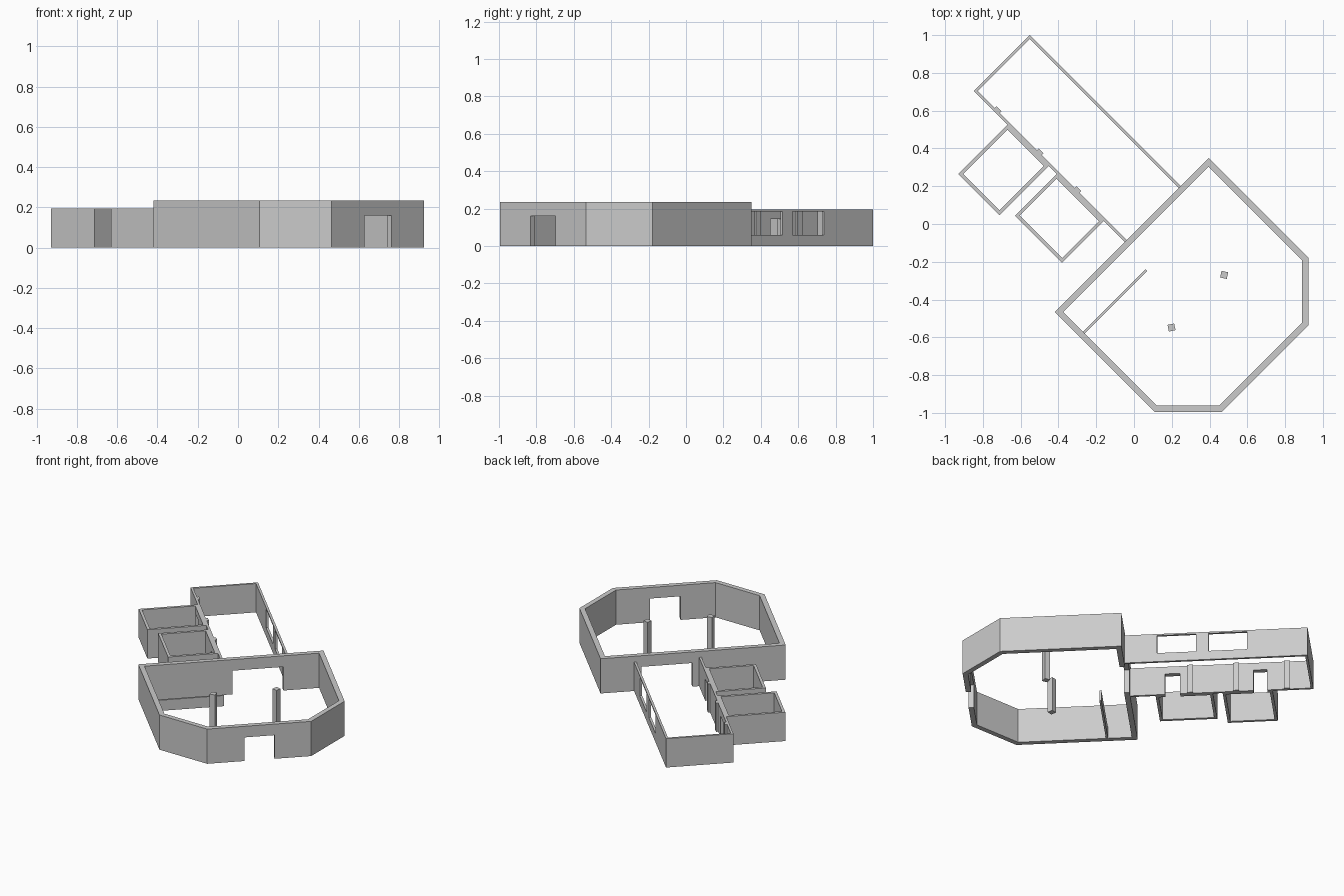
import bpy, bmesh, math
from mathutils import Vector

cube = bpy.data.objects.get("Cube")
if cube:
    bpy.data.objects.remove(cube, do_unlink=True)

TURN = math.radians(45)      # the whole plan is laid out square, then turned
HALL_H, ANNEX_H, DOOR_H = 0.235, 0.195, 0.16

grey = bpy.data.materials.new("wall_grey")
grey.use_nodes = True
colour = (0.6, 0.6, 0.6, 1)
grey.diffuse_color = colour
grey.node_tree.nodes["Principled BSDF"].inputs["Base Color"].default_value = colour


def finish(name, bm):
    """Turn a bmesh into a grey object rotated with the plan."""
    bmesh.ops.recalc_face_normals(bm, faces=bm.faces)
    mesh = bpy.data.meshes.new(name)
    bm.to_mesh(mesh)
    bm.free()
    mesh.materials.append(grey)
    obj = bpy.data.objects.new(name, mesh)
    obj.rotation_euler.z = TURN
    bpy.context.collection.objects.link(obj)
    return obj


def box(name, x0, x1, y0, y1, z0, z1):
    bm = bmesh.new()
    bmesh.ops.create_cube(bm, size=1)
    for v in bm.verts:
        v.co = ((x0 + x1) / 2 + v.co.x * (x1 - x0),
                (y0 + y1) / 2 + v.co.y * (y1 - y0),
                (z0 + z1) / 2 + v.co.z * (z1 - z0))
    return finish(name, bm)


def walls(name, points, thick, height, closed=True):
    """Mitred walls inside a counter-clockwise outline."""
    pts = [Vector(p) for p in points]
    n = len(pts)
    inner = []
    for i, p in enumerate(pts):
        a = (p - pts[i - 1]).normalized()
        b = (pts[(i + 1) % n] - p).normalized()
        if not closed and i == 0:
            a = b
        if not closed and i == n - 1:
            b = a
        na, nb = Vector((-a.y, a.x)), Vector((-b.y, b.x))
        inner.append(p + (na + nb) * thick / (1 + na.dot(nb)))
    bm = bmesh.new()
    outer_v = [bm.verts.new((*p, 0)) for p in pts]
    inner_v = [bm.verts.new((*p, 0)) for p in inner]
    for i in range(n if closed else n - 1):
        j = (i + 1) % n
        bm.faces.new((outer_v[i], outer_v[j], inner_v[j], inner_v[i]))
    ext = bmesh.ops.extrude_face_region(bm, geom=bm.faces[:])
    for v in ext["geom"]:
        if isinstance(v, bmesh.types.BMVert):
            v.co.z = height
    return finish(name, bm)


def cut(obj, *bounds):
    """Cut a box-shaped opening through a wall."""
    cutter = box("opening_cutter", *bounds)
    cutter.hide_render = True
    mod = obj.modifiers.new("opening", "BOOLEAN")
    mod.operation, mod.solver, mod.object = "DIFFERENCE", "EXACT", cutter
    bpy.context.view_layer.update()
    with bpy.context.temp_override(object=obj, active_object=obj):
        bpy.ops.object.modifier_apply(modifier=mod.name)
    bpy.data.objects.remove(cutter, do_unlink=True)


# Main hall with two chamfered corners
MID, HALF, BACK, FRONT, CHAMFER = -0.05, 0.577, -0.032, -1.032, 0.253
L, R = MID - HALF, MID + HALF
hall = walls("hall_walls", [
    (R, BACK), (L, BACK), (L, FRONT + CHAMFER), (L + CHAMFER, FRONT),
    (R - CHAMFER, FRONT), (R, FRONT + CHAMFER)], 0.033, HALL_H)
cut(hall, MID - 0.093, MID + 0.097, FRONT - 0.1, FRONT + 0.1, -0.1, DOOR_H)
cut(hall, -0.046, 0.272, BACK - 0.1, BACK + 0.1, -0.1, DOOR_H)

# Low partition and two turned columns in the hall
box("low_partition", L + 0.02, -0.127, -0.225, -0.212, 0, 0.072)
for side, name in ((-1, "left_column"), (1, "right_column")):
    col = box(name, -0.018, 0.018, -0.018, 0.018, 0, HALL_H)
    spot = Vector((MID + side * 0.197, -0.528, 0))
    spot.rotate(col.rotation_euler)
    col.location = spot
    col.rotation_euler.z = TURN + side * math.radians(33)

# Annex, open where it meets the hall
W, E, END = -0.1025, 0.318, 1.097
annex = walls("annex_walls", [(E, BACK), (E, END), (W, END), (W, BACK)],
              0.015, ANNEX_H, closed=False)
for y0, y1 in ((0.17, 0.41), (0.488, 0.724)):
    cut(annex, E - 0.1, E + 0.1, y0, y1, 0.06, 0.185)

# Pilasters along the inner face of the annex
for i, y in enumerate((0.339, 0.622, 0.937)):
    box(f"pilaster_{i + 1}", W + 0.01, W + 0.028, y - 0.018, y + 0.018, 0, ANNEX_H)

# Two side rooms, each with a door into the annex
for name, far, y0, y1, d0, d1 in (
        ("near_room", -0.414, 0.124, 0.477, 0.184, 0.276),
        ("far_room", -0.47, 0.537, 0.845, 0.728, 0.813)):
    room = walls(name, [(far, y0), (W, y0), (W, y1), (far, y1)], 0.018, ANNEX_H)
    for wall in (room, annex):
        cut(wall, W - 0.06, W + 0.06, d0, d1, -0.1, 0.145)
